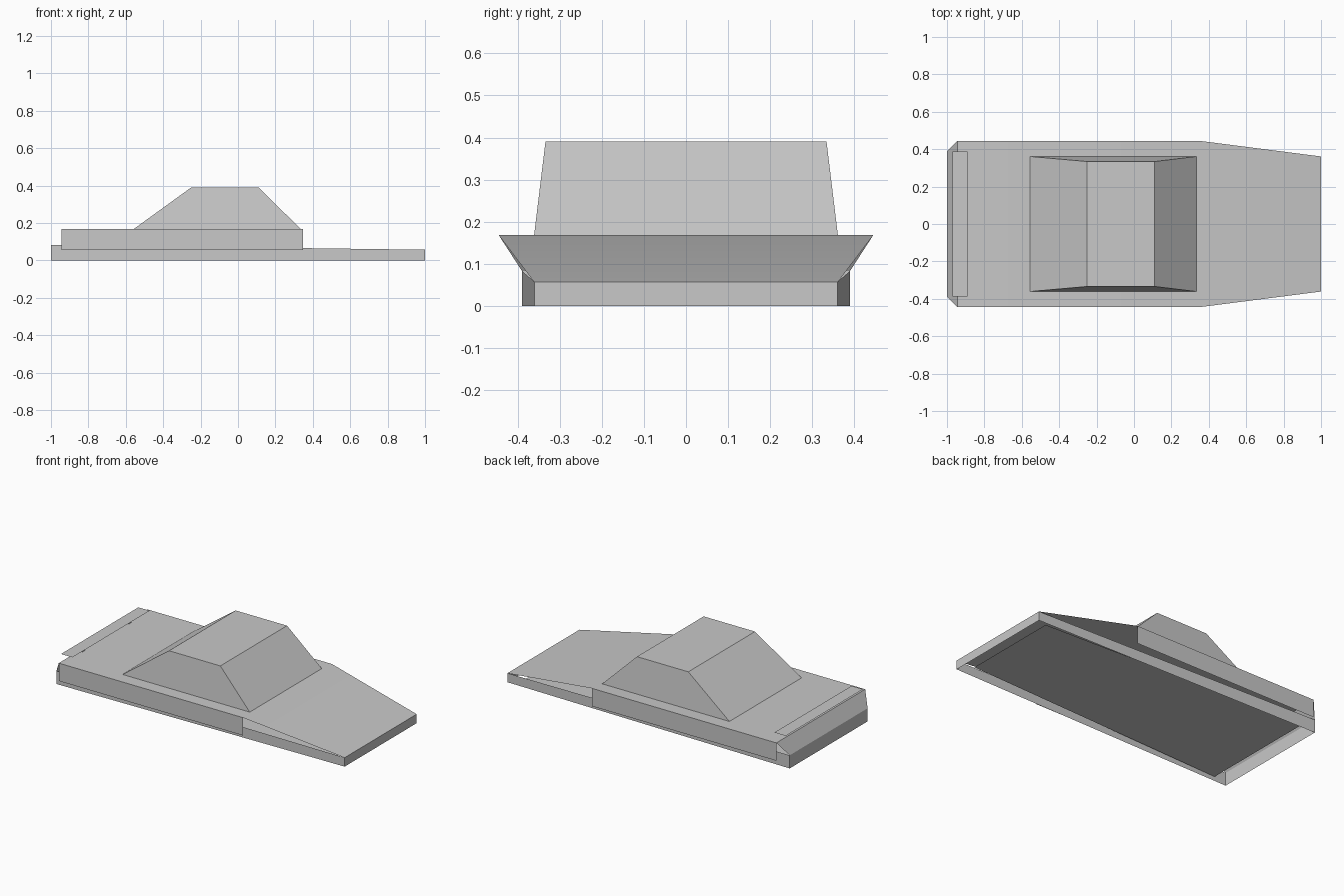
import bpy
import math

cube = bpy.data.objects.get("Cube")
if cube:
    bpy.data.objects.remove(cube, do_unlink=True)

grey = bpy.data.materials.new("body grey")
colour = (0.58, 0.58, 0.58, 1)
grey.use_nodes = True
grey.diffuse_color = colour
grey.node_tree.nodes["Principled BSDF"].inputs["Base Color"].default_value = colour


def add_part(name, verts, faces, mirror=False):
    mesh = bpy.data.meshes.new(name)
    mesh.from_pydata(verts, [], faces)
    mesh.materials.append(grey)
    obj = bpy.data.objects.new(name, mesh)
    bpy.context.collection.objects.link(obj)
    if mirror:
        mod = obj.modifiers.new("mirror", 'MIRROR')
        mod.use_axis = (False, True, False)
    return obj


def strip(name, stations):
    """Thin sheet lofted along x through (x, half width, z) stations."""
    verts = [(x, s * w, z) for x, w, z in stations for s in (-1, 1)]
    faces = [(i, i + 2, i + 3, i + 1) for i in range(0, len(verts) - 2, 2)]
    return add_part(name, verts, faces)


def ring(back, front):
    """Four corners, counter-clockwise, from two (x, half width, z) ends."""
    (xb, wb, zb), (xf, wf, zf) = back, front
    return [(xb, -wb, zb), (xf, -wf, zf), (xf, wf, zf), (xb, wb, zb)]


def walls(name, low, high, capped):
    faces = [(i, (i + 1) % 4, (i + 1) % 4 + 4, i + 4) for i in range(4)]
    if capped:
        faces.append((4, 5, 6, 7))
    return add_part(name, low + high, faces)


# Lower skirt with a slightly smaller floor sheet inside
walls("lower_skirt",
      ring((-1, 0.39, 0), (1, 0.36, 0)),
      ring((-1, 0.39, 0.083), (1, 0.36, 0.057)), False)
strip("floor", [(-0.915, 0.386, 0.025), (0.91, 0.312, 0.025)])

# Sloped tail, flat deck and bonnet as one folded sheet
deck = strip("deck_and_bonnet", [(-1, 0.39, 0.083), (-0.945, 0.445, 0.168),
                                 (0.347, 0.445, 0.168), (1, 0.361, 0.057)])
bpy.ops.object.select_all(action='DESELECT')
deck.select_set(True)
bpy.context.view_layer.objects.active = deck
bpy.ops.object.shade_smooth_by_angle(angle=math.radians(30))

# Upright side panels hanging from the deck edge
add_part("side_panels", [(-0.945, -0.445, 0.055), (0.347, -0.445, 0.055),
                         (0.347, -0.445, 0.168), (-0.945, -0.445, 0.168)],
         [(0, 1, 2, 3)], mirror=True)

# Tapered cabin
walls("cabin",
      ring((-0.557, 0.361, 0.168), (0.335, 0.361, 0.168)),
      ring((-0.25, 0.334, 0.39), (0.11, 0.334, 0.39)), True)

# Thin rear wing on two small plate supports
strip("rear_wing", [(-0.97, 0.387, 0.197), (-0.89, 0.387, 0.197)])
add_part("wing_supports", [(-0.92, -0.25, 0.165), (-0.92, -0.22, 0.165),
                           (-0.92, -0.22, 0.197), (-0.92, -0.25, 0.197)],
         [(0, 1, 2, 3)], mirror=True)
